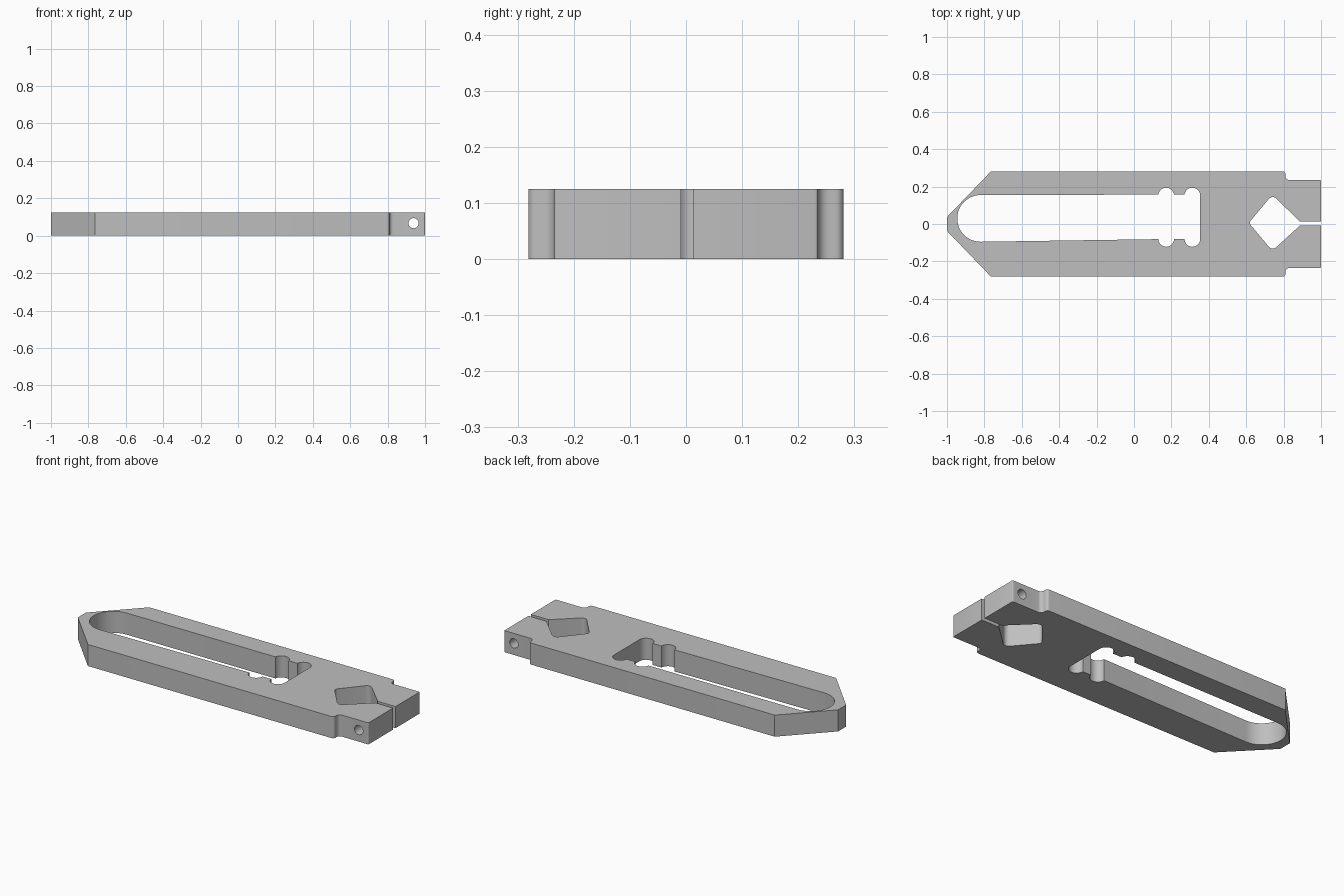
import bpy, bmesh, math
from mathutils import Matrix

if "Cube" in bpy.data.objects:
    bpy.data.objects.remove(bpy.data.objects["Cube"])

Z0, Z1 = 0.003, 0.125


def arc(cx, cy, r, a0, a1, n=6):
    """Points on an arc, angles in degrees."""
    return [(cx + r * math.cos(math.radians(a0 + (a1 - a0) * i / n)),
             cy + r * math.sin(math.radians(a0 + (a1 - a0) * i / n))) for i in range(n + 1)]


def prism(name, pts, z0, z1):
    """Extruded profile with closed ends."""
    bm = bmesh.new()
    face = bm.faces.new([bm.verts.new((x, y, z0)) for x, y in pts])
    ext = bmesh.ops.extrude_face_region(bm, geom=[face])
    for v in ext["geom"]:
        if isinstance(v, bmesh.types.BMVert):
            v.co.z = z1
    bmesh.ops.recalc_face_normals(bm, faces=bm.faces)
    return to_object(name, bm)


def to_object(name, bm):
    me = bpy.data.meshes.new(name)
    bm.to_mesh(me)
    bm.free()
    ob = bpy.data.objects.new(name, me)
    bpy.context.collection.objects.link(ob)
    return ob


def cut(target, cutter):
    """Apply a boolean difference and discard the cutter."""
    cutter.hide_render = True
    mod = target.modifiers.new("cut", 'BOOLEAN')
    mod.operation, mod.solver, mod.object = 'DIFFERENCE', 'EXACT', cutter
    bpy.context.view_layer.objects.active = target
    bpy.ops.object.modifier_apply(modifier=mod.name)
    bpy.data.objects.remove(cutter)


# Plate: pointed left end, straight sides, stepped clamp arms on the right
half = [(-1.0, 0.037), (-0.765, 0.281)]
half += arc(0.795, 0.266, 0.015, 90, 0, 4)
half += arc(0.83, 0.255, 0.02, 180, 270, 5)
half += [(0.985, 0.235)] + arc(0.995, 0.23, 0.005, 90, 0, 3)
plate = prism("clamp_plate", half + [(x, -y) for x, y in reversed(half)], Z0 - 0.003, Z1)

# Long slot with a round left end and two relief notches on each side
slot = arc(-0.82, 0.03, 0.125, 270, 90, 24)
slot += [(0.13, 0.157)] + arc(0.172, 0.152, 0.042, 160, 20, 10) + [(0.215, 0.157), (0.27, 0.157)]
slot += arc(0.312, 0.152, 0.042, 160, 0, 10)
slot += arc(0.312, -0.08, 0.042, 0, -160, 10)
slot += [(0.27, -0.081), (0.215, -0.081)] + arc(0.172, -0.08, 0.042, -20, -160, 10) + [(0.13, -0.081)]
cut(plate, prism("slot_cutter", slot, -0.1, 0.3))

# Rounded diamond opening joined to the narrow clamping slit
diamond = arc(0.64, 0.006, 0.02, 225, 135, 6)
diamond += arc(0.742, 0.116, 0.028, 138, 45, 6)
diamond += [(0.886, 0.013), (1.1, 0.013), (1.1, -0.009), (0.886, -0.009)]
diamond += arc(0.742, -0.103, 0.028, -45, -138, 6)
cut(plate, prism("diamond_cutter", diamond, -0.1, 0.3))

# Cross bolt hole through both arms
bm = bmesh.new()
bmesh.ops.create_cone(bm, cap_ends=True, segments=32, radius1=0.027, radius2=0.027, depth=1.0,
                      matrix=Matrix.Translation((0.938, 0, 0.067)) @ Matrix.Rotation(math.pi / 2, 4, 'X'))
cut(plate, to_object("bolt_hole_cutter", bm))

# Material and shading
mat = bpy.data.materials.new("plain grey")
mat.diffuse_color = (0.52, 0.52, 0.52, 1)
mat.use_nodes = True
mat.node_tree.nodes["Principled BSDF"].inputs["Base Color"].default_value = mat.diffuse_color
plate.data.materials.clear()
plate.data.materials.append(mat)
for p in plate.data.polygons:
    p.material_index = 0
bpy.context.view_layer.objects.active = plate
plate.select_set(True)
bpy.ops.object.shade_smooth_by_angle(angle=math.radians(35))
